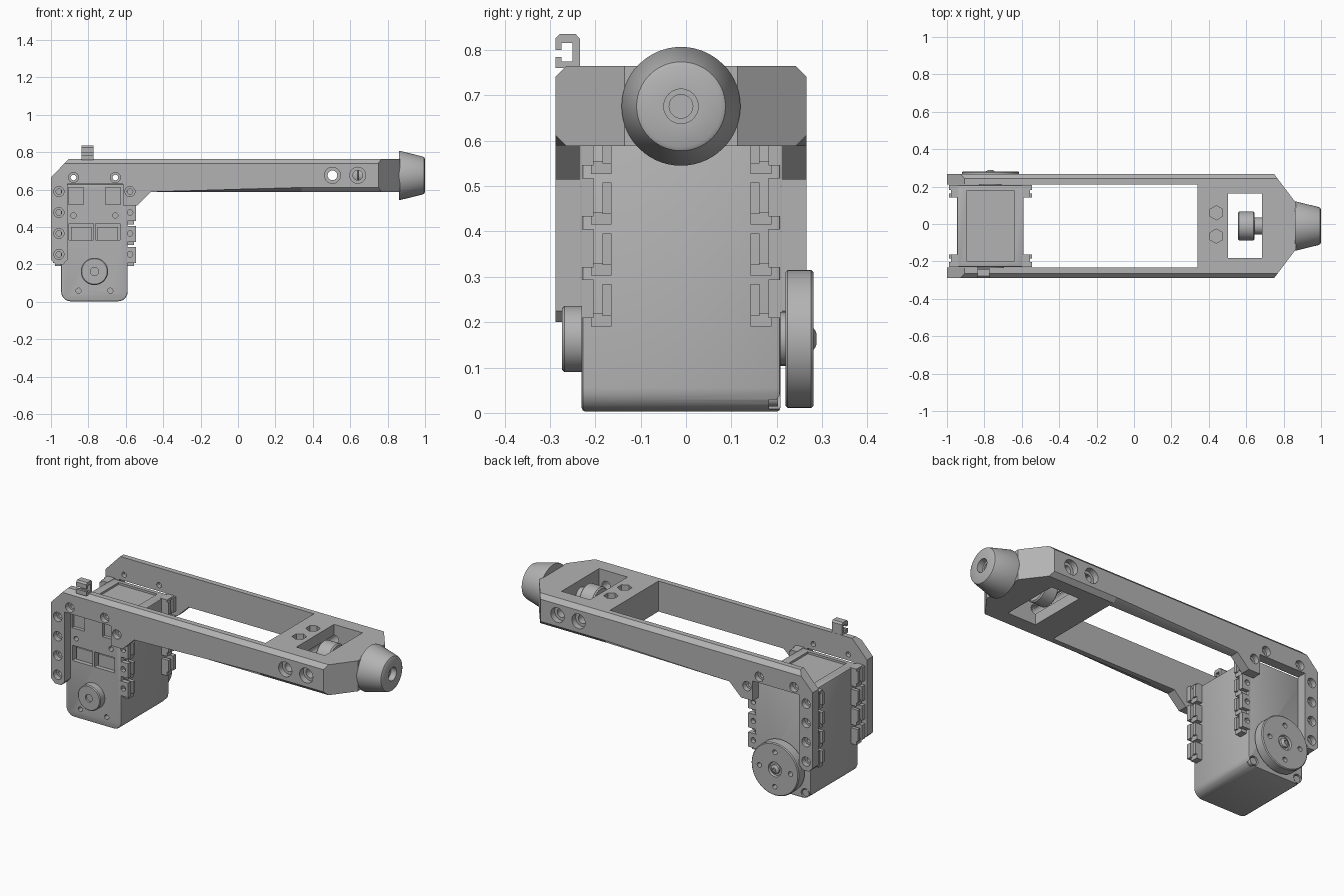
import bpy, bmesh, math
from mathutils import Vector

if "Cube" in bpy.data.objects:
    bpy.data.objects.remove(bpy.data.objects["Cube"], do_unlink=True)

grey = bpy.data.materials.new("plain grey")
grey.use_nodes = True
grey.diffuse_color = (0.45, 0.45, 0.45, 1)
grey.node_tree.nodes["Principled BSDF"].inputs["Base Color"].default_value = (0.45, 0.45, 0.45, 1)

YC = -0.011            # centre plane between the arms
MX = -0.7675           # motor centre in x
OUT, INN = 0.277, 0.222
HOLES_Z = [0.59 - 0.112 * i for i in range(4)]
parts = []


def finish(name, bm):
    bmesh.ops.recalc_face_normals(bm, faces=bm.faces)
    mesh = bpy.data.meshes.new(name)
    bm.to_mesh(mesh)
    bm.free()
    mesh.materials.append(grey)
    obj = bpy.data.objects.new(name, mesh)
    bpy.context.collection.objects.link(obj)
    parts.append(obj)
    return obj


def prism(name, pts, axis, lo, hi, bevel=None, width=0.0, segments=1):
    """Extrude a 2D outline along an axis; bevel edges picked by a rule."""
    def place(p, d):
        return {"x": (d, p[0], p[1]), "y": (p[0], d, p[1]), "z": (p[0], p[1], d)}[axis]
    bm = bmesh.new()
    a = [bm.verts.new(place(p, lo)) for p in pts]
    b = [bm.verts.new(place(p, hi)) for p in pts]
    bm.faces.new(a)
    bm.faces.new(b)
    n = len(pts)
    for i in range(n):
        j = (i + 1) % n
        bm.faces.new((a[i], a[j], b[j], b[i]))
    bmesh.ops.recalc_face_normals(bm, faces=bm.faces)
    if bevel:
        edges = [e for e in bm.edges if bevel(e.verts[0].co, e.verts[1].co)]
        bmesh.ops.bevel(bm, geom=edges, offset=width, segments=segments,
                        profile=0.5, affect="EDGES")
    return finish(name, bm)


def box(name, x, y, z, **kw):
    return prism(name, [(x[0], z[0]), (x[1], z[0]), (x[1], z[1]), (x[0], z[1])],
                 "y", y[0], y[1], **kw)


def lathe(name, profile, axis, centre, steps=40):
    """Spin (distance, radius) points about an axis through centre."""
    d = Vector((1, 0, 0)) if axis == "x" else Vector((0, 1, 0))
    up, c = Vector((0, 0, 1)), Vector(centre)
    bm = bmesh.new()
    vs = [bm.verts.new(c + d * h + up * r) for h, r in profile]
    es = [bm.edges.new(p) for p in zip(vs, vs[1:])]
    bmesh.ops.spin(bm, geom=vs + es, cent=c, axis=d, angle=math.tau, steps=steps)
    bmesh.ops.remove_doubles(bm, verts=bm.verts, dist=1e-5)
    return finish(name, bm)


def rod(name, x, z, r, y0, y1, steps=20):
    return lathe(name, [(y0, 0), (y0, r), (y1, r), (y1, 0)], "y", (x, 0, z), steps)


def cut(obj, *cutters):
    for c in cutters:
        m = obj.modifiers.new("cut", "BOOLEAN")
        m.operation, m.object, m.solver = "DIFFERENCE", c, "EXACT"
        bpy.context.view_layer.objects.active = obj
        bpy.ops.object.modifier_apply(modifier=m.name)
        parts.remove(c)
        bpy.data.objects.remove(c, do_unlink=True)


# Side arms with a long rear leg and a short front leg
outline = [(-1, 0.665), (-0.905, 0.765), (0.34, 0.765), (0.34, 0.588), (-0.465, 0.588),
           (-0.54, 0.515), (-0.615, 0.515), (-0.615, 0.63), (-0.912, 0.63),
           (-0.912, 0.225), (-0.935, 0.2), (-0.975, 0.2), (-1, 0.225)]
for side, label in ((-1, "right"), (1, "left")):
    outer, inner = YC + side * OUT, YC + side * INN

    def rim(p, q):
        return (abs(p.y - outer) < 1e-4 and abs(q.y - outer) < 1e-4
                and abs(p.z - q.z) < 1e-4 and abs(p.x - q.x) > 0.5)
    arm = prism(label + "_arm", outline, "y", *sorted((outer, inner)), bevel=rim, width=0.024)
    spots = [(MX - 0.19, z) for z in HOLES_Z]
    spots += [(MX - 0.112, 0.665), (MX + 0.112, 0.665), (MX + 0.19, 0.59)]
    for x, z in spots:
        cut(arm, rod("bore", x, z, 0.027, outer - 0.03, outer + 0.03),
            rod("hole", x, z, 0.015, outer - 0.1, outer + 0.1))

# End block joining the arms, tapering to the nose
plan = [(0.34, YC - OUT), (0.75, YC - OUT), (0.865, YC - 0.125),
        (0.865, YC + 0.125), (0.75, YC + OUT), (0.34, YC + OUT)]
block = prism("end_block", plan, "z", 0.588, 0.765, width=0.024,
              bevel=lambda p, q: abs(p.y - q.y) < 1e-4 and abs(p.y - YC) > 0.2
              and abs(p.z - q.z) < 1e-4)
cut(block, box("window", (0.502, 0.685), (YC - 0.17, YC + 0.175), (0.5, 0.9)))
for y in (0.06, -0.065):
    hexagon = [(0.44 + 0.038 * math.sin(math.tau * i / 6),
                y + 0.038 * math.cos(math.tau * i / 6)) for i in range(6)]
    cut(block, prism("nut_pocket", hexagon, "z", 0.7, 0.9))
for x in (0.505, 0.64):
    cut(block, rod("through", x, 0.677, 0.026, -0.5, 0.5))
    for side in (-1, 1):
        e = YC + side * OUT
        cut(block, rod("bore", x, 0.677, 0.043, e - 0.035, e + 0.035))

# Nose cone and the bolt that holds it
centre = (0, YC, 0.676)
lathe("nose_cone", [(0.86, 0), (0.86, 0.13), (0.868, 0.131), (0.985, 0.102), (0.995, 0.098),
                    (1, 0.089), (1, 0.038), (0.965, 0.038), (0.965, 0.026),
                    (0.94, 0.026), (0.94, 0)], "x", centre, 56)
lathe("nose_bolt", [(0.555, 0), (0.555, 0.07), (0.562, 0.077), (0.638, 0.077), (0.645, 0.07),
                    (0.645, 0.045), (0.7, 0.045), (0.7, 0)], "x", centre)

# Cable hook on the right arm
hook = [(-0.288, 0.76), (-0.234, 0.76), (-0.234, 0.825), (-0.243, 0.835), (-0.279, 0.835),
        (-0.288, 0.826), (-0.288, 0.8), (-0.274, 0.8), (-0.274, 0.816), (-0.25, 0.816),
        (-0.25, 0.775), (-0.274, 0.775), (-0.274, 0.785), (-0.288, 0.785)]
prism("cable_hook", hook, "x", -0.838, -0.773)

# Motor body with rounded bottom corners
FRONT, BACK = -0.23, 0.208
motor = box("motor_body", (MX - 0.178, MX + 0.178), (FRONT, BACK), (0.003, 0.63),
            bevel=lambda p, q: abs(p.y - q.y) > 0.1 and p.z < 0.1, width=0.052, segments=6)
soft = motor.modifiers.new("soft", "BEVEL")
soft.width, soft.segments, soft.limit_method, soft.angle_limit = 0.008, 2, "ANGLE", 1.0
bpy.context.view_layer.objects.active = motor
bpy.ops.object.modifier_apply(modifier="soft")
cut(motor, box("top_recess", (MX - 0.125, MX + 0.125), (FRONT + 0.03, BACK - 0.03), (0.618, 0.7)))
for s in (-1, 1):
    a, b = sorted((MX + s * 0.058, MX + s * 0.138))
    cut(motor, box("square_recess", (a, b), (-0.3, FRONT + 0.02), (0.52, 0.612)))
    a, b = sorted((MX + s * 0.006, MX + s * 0.136))
    cut(motor, box("socket", (a, b), (-0.3, FRONT + 0.06), (0.33, 0.418)))
    box("socket_plug", (a + 0.01, b - 0.01), (FRONT + 0.025, FRONT + 0.07), (0.33, 0.4))
    for x, z in ((0.112, 0.462), (0.085, 0.06)):
        cut(motor, rod("screw_hole", MX + s * x, z, 0.014, -0.3, FRONT + 0.03, 12))
    # Case screws on the back lower corners
    cut(motor, rod("screw_seat", MX + s * 0.145, 0.035, 0.027, BACK - 0.025, 0.3))
    rod("case_screw", MX + s * 0.145, 0.035, 0.021, BACK - 0.03, BACK - 0.005)

# Rows of mounting lugs down the four corners
for s in (-1, 1):
    x0, x1 = sorted((MX + s * 0.17, MX + s * 0.222))
    n0, n1 = sorted((MX + s * 0.17, MX + s * 0.212))
    for face, d in ((FRONT, 1), (BACK, -1)):
        for z in HOLES_Z:
            lug = box("mounting_lug", (x0, x1), sorted((face, face + d * 0.026)),
                      (z - 0.045, z + 0.04))
            cut(lug, rod("hole", MX + s * 0.19, z, 0.015, -0.5, 0.5))
            box("lug_stop", (n0, n1), sorted((face + d * 0.02, face + d * 0.066)),
                (z - 0.063, z - 0.035))
            box("lug_hook", (x0, x1), sorted((face + d * 0.046, face + d * 0.066)),
                (z - 0.04, z + 0.03))
        z = HOLES_Z[0]
        box("lug_cap", (n0, n1), sorted((face, face + d * 0.066)), (z + 0.026, z + 0.042))

# Idler hub on the front face
lathe("idler_hub", [(-0.225, 0), (-0.225, 0.073), (-0.268, 0.073), (-0.273, 0.068),
                    (-0.273, 0.022), (-0.262, 0.022), (-0.262, 0)], "y", (MX, 0, 0.163))

# Output disc with its bolt circle and centre screw
disc = lathe("output_disc", [(0.219, 0), (0.219, 0.147), (0.224, 0.152), (0.276, 0.152),
                             (0.281, 0.147), (0.281, 0.042), (0.27, 0.038), (0.27, 0)],
             "y", (MX, 0, 0.163), 56)
for i in range(4):
    a = math.tau * i / 4
    cut(disc, rod("bolt_hole", MX + 0.1 * math.cos(a), 0.163 + 0.1 * math.sin(a),
                  0.014, 0.2, 0.3, 12))
rod("output_shaft", MX, 0.163, 0.06, 0.2, 0.225)
lathe("centre_screw", [(0.265, 0), (0.265, 0.028), (0.28, 0.026), (0.286, 0.017),
                       (0.288, 0.011), (0.278, 0.01), (0.278, 0)], "y", (MX, 0, 0.163))

# Smooth the round parts and keep the corners sharp
bpy.ops.object.select_all(action="DESELECT")
for p in parts:
    p.select_set(True)
bpy.context.view_layer.objects.active = parts[0]
bpy.ops.object.shade_smooth_by_angle(angle=math.radians(30))
